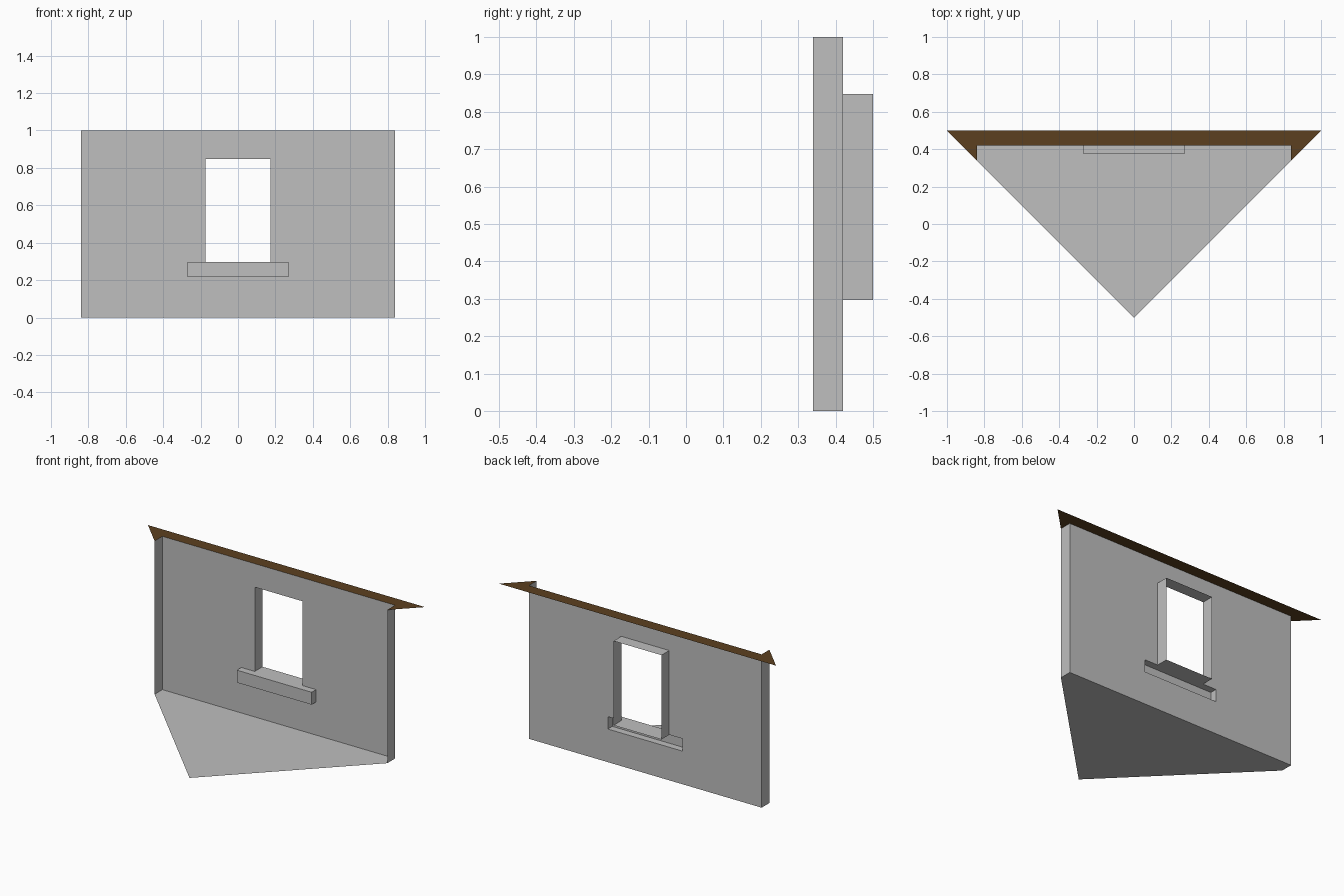
import bpy
import bmesh

cube = bpy.data.objects.get("Cube")
if cube:
    bpy.data.objects.remove(cube, do_unlink=True)


def material(name, rgb):
    m = bpy.data.materials.new(name)
    m.use_nodes = True
    m.diffuse_color = (*rgb, 1)
    m.node_tree.nodes["Principled BSDF"].inputs["Base Color"].default_value = (*rgb, 1)
    return m


GREY = material("plain grey", (0.52, 0.52, 0.52))
BROWN = material("dark brown", (0.107, 0.051, 0.0144))


def sheet(name, polygons, mat):
    """Thin surface object from a few corner loops."""
    bm = bmesh.new()
    for loop in polygons:
        bm.faces.new([bm.verts.new(p) for p in loop])
    bmesh.ops.remove_doubles(bm, verts=bm.verts, dist=0.0005)
    mesh = bpy.data.meshes.new(name)
    bm.to_mesh(mesh)
    bm.free()
    mesh.materials.append(mat)
    obj = bpy.data.objects.new(name, mesh)
    bpy.context.collection.objects.link(obj)
    return obj


# Main measurements
HALF, WALL_Y, LIP_Y, BACK_Y, TOP = 0.84, 0.42, 0.34, 0.5, 1.0
WIN, WIN_TOP = 0.173, 0.847
SILL, SILL_Y, SILL_LOW, SILL_TOP = 0.27, 0.374, 0.216, 0.297

# Wall with openings for the window and the hollow sill
xs = [-HALF, -SILL, -WIN, WIN, SILL, HALF]
zs = [0, SILL_LOW, SILL_TOP, WIN_TOP, TOP]
cells = []
for i, (a, b) in enumerate(zip(xs, xs[1:])):
    for j, (c, d) in enumerate(zip(zs, zs[1:])):
        in_sill = j == 1 and 1 <= i <= 3
        in_window = j == 2 and i == 2
        if not (in_sill or in_window):
            cells.append([(a, WALL_Y, c), (b, WALL_Y, c), (b, WALL_Y, d), (a, WALL_Y, d)])
sheet("wall", cells, GREY)

# Short returns at both ends of the wall
for name, x in (("left_wall_return", HALF), ("right_wall_return", -HALF)):
    loop = [(x, LIP_Y, 0), (x, WALL_Y, 0), (x, WALL_Y, TOP), (x, LIP_Y, TOP)]
    sheet(name, [loop if x < 0 else loop[::-1]], GREY)

# Window reveal: sides and head, projecting behind the wall
path = [(-WIN, SILL_TOP), (-WIN, WIN_TOP), (WIN, WIN_TOP), (WIN, SILL_TOP)]
sheet("window_reveal",
      [[(a, WALL_Y, c), (a, BACK_Y, c), (b, BACK_Y, d), (b, WALL_Y, d)]
       for (a, c), (b, d) in zip(path, path[1:])], GREY)

# Sill: T-shaped top running through the window, front, underside and ends
top = [(-SILL, SILL_Y), (SILL, SILL_Y), (SILL, WALL_Y), (WIN, WALL_Y),
       (WIN, BACK_Y), (-WIN, BACK_Y), (-WIN, WALL_Y), (-SILL, WALL_Y)]
outline = [(-SILL, WALL_Y), (-SILL, SILL_Y), (SILL, SILL_Y), (SILL, WALL_Y)]
sill = [[(x, y, SILL_TOP) for x, y in top],
        [(x, y, SILL_LOW) for x, y in outline[::-1]]]
for (a, c), (b, d) in zip(outline, outline[1:]):
    sill.append([(a, c, SILL_LOW), (b, d, SILL_LOW), (b, d, SILL_TOP), (a, c, SILL_TOP)])
sheet("window_sill", sill, GREY)

# Floor narrowing to a point at the front
sheet("floor", [[(0, -0.5, 0), (HALF, LIP_Y, 0), (HALF, WALL_Y, 0),
                 (-HALF, WALL_Y, 0), (-HALF, LIP_Y, 0)]], GREY)

# Flat cap over the wall thickness, mitred at both ends
sheet("wall_cap", [[(-1, BACK_Y, TOP), (-HALF, LIP_Y, TOP), (-HALF, WALL_Y, TOP),
                    (HALF, WALL_Y, TOP), (HALF, LIP_Y, TOP), (1, BACK_Y, TOP)]], BROWN)
